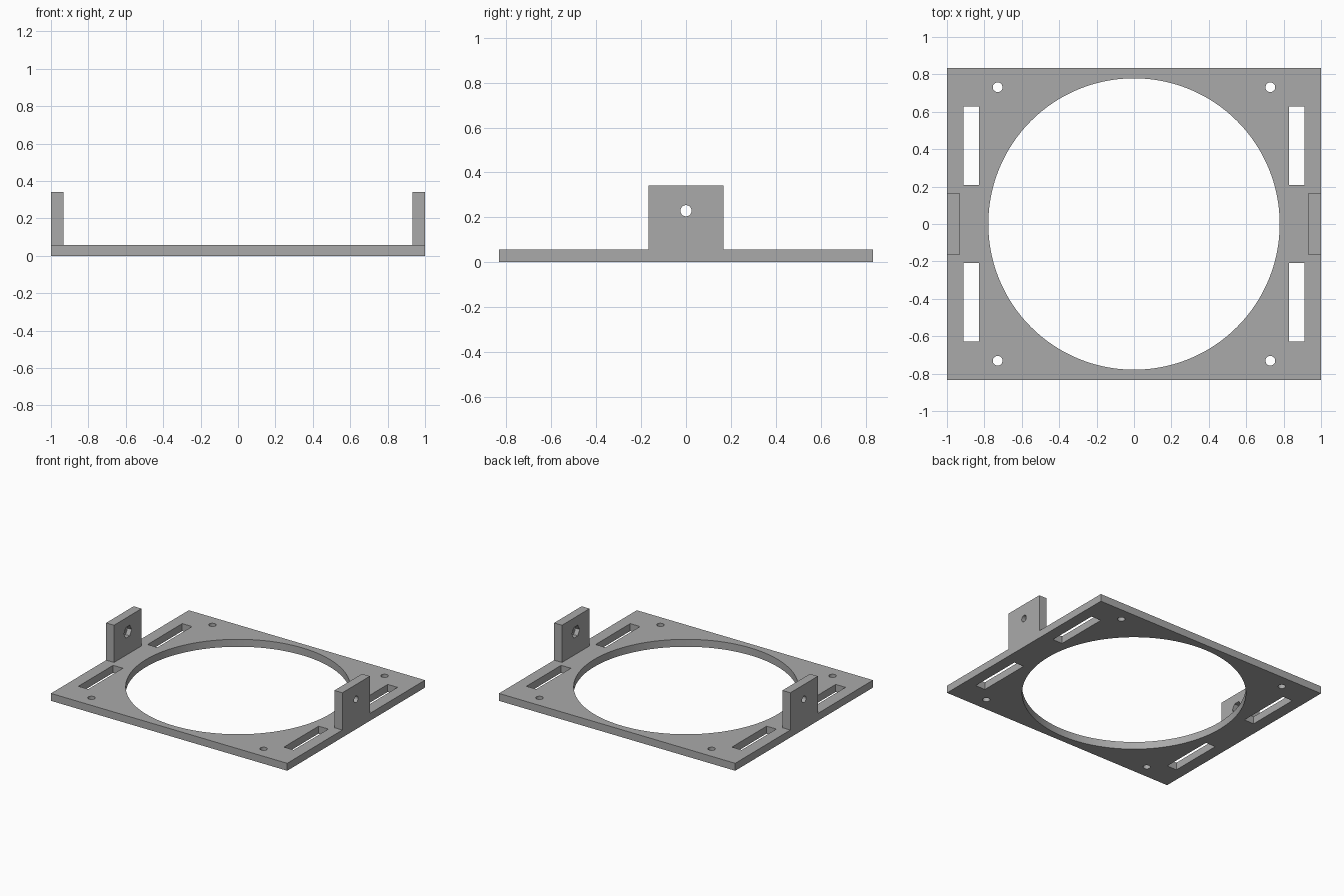
import bpy
import math

cube = bpy.data.objects.get("Cube")
if cube:
    bpy.data.objects.remove(cube, do_unlink=True)

# Overall sizes
WIDTH, DEPTH, THICK = 2.0, 1.666, 0.057
TAB_THICK, TAB_WIDTH, TOP = 0.067, 0.333, 0.342
PIN_Z, PIN_R, NUT_R = 0.229, 0.025, 0.047

grey = bpy.data.materials.new("plain_grey")
grey.use_nodes = True
colour = (0.4, 0.4, 0.4, 1)
grey.diffuse_color = colour
grey.node_tree.nodes["Principled BSDF"].inputs["Base Color"].default_value = colour


def box(name, size, location):
    bpy.ops.mesh.primitive_cube_add(size=1, location=location)
    obj = bpy.context.object
    obj.name = name
    obj.scale = size
    bpy.ops.object.transform_apply(location=False, rotation=False, scale=True)
    obj.data.materials.append(grey)
    return obj


def cylinder(name, radius, length, location, sides=32, along_x=False):
    turn = (0, math.pi / 2, 0) if along_x else (0, 0, 0)
    bpy.ops.mesh.primitive_cylinder_add(vertices=sides, radius=radius, depth=length,
                                        location=location, rotation=turn)
    obj = bpy.context.object
    obj.name = name
    obj.data.materials.append(grey)
    return obj


def cut(target, cutters):
    for cutter in cutters:
        mod = target.modifiers.new(cutter.name, 'BOOLEAN')
        mod.operation = 'DIFFERENCE'
        mod.solver = 'EXACT'
        mod.object = cutter
        bpy.context.view_layer.objects.active = target
        bpy.ops.object.modifier_apply(modifier=mod.name)
        bpy.data.objects.remove(cutter, do_unlink=True)
    bpy.ops.object.select_all(action='DESELECT')
    target.select_set(True)
    bpy.context.view_layer.objects.active = target
    bpy.ops.object.shade_smooth_by_angle(angle=math.radians(30))


# Base plate with the large opening, four slots and four corner holes
plate = box("base_plate", (WIDTH, DEPTH, THICK), (0, 0, THICK / 2))
cutters = [cylinder("opening_cutter", 0.779, 1, (0, 0, 0), 128)]
for sx in (-1, 1):
    for sy in (-1, 1):
        cutters.append(box("slot_cutter", (0.083, 0.419, 1), (sx * 0.87, sy * 0.418, 0)))
        cutters.append(cylinder("screw_cutter", 0.026, 1, (sx * 0.729, sy * 0.731, 0)))
cut(plate, cutters)

# Upright side tabs: round pin hole and a hexagonal nut pocket on the inner face
for side, sx in (("left", 1), ("right", -1)):
    inner = sx * (WIDTH / 2 - TAB_THICK)
    tab = box(side + "_tab", (TAB_THICK, TAB_WIDTH, TOP - THICK),
              (sx * (WIDTH - TAB_THICK) / 2, 0, (TOP + THICK) / 2))
    cut(tab, [cylinder("pin_cutter", PIN_R, 0.4, (sx, 0, PIN_Z), 32, True),
              cylinder("nut_cutter", NUT_R, 0.07, (inner, 0, PIN_Z), 6, True)])
